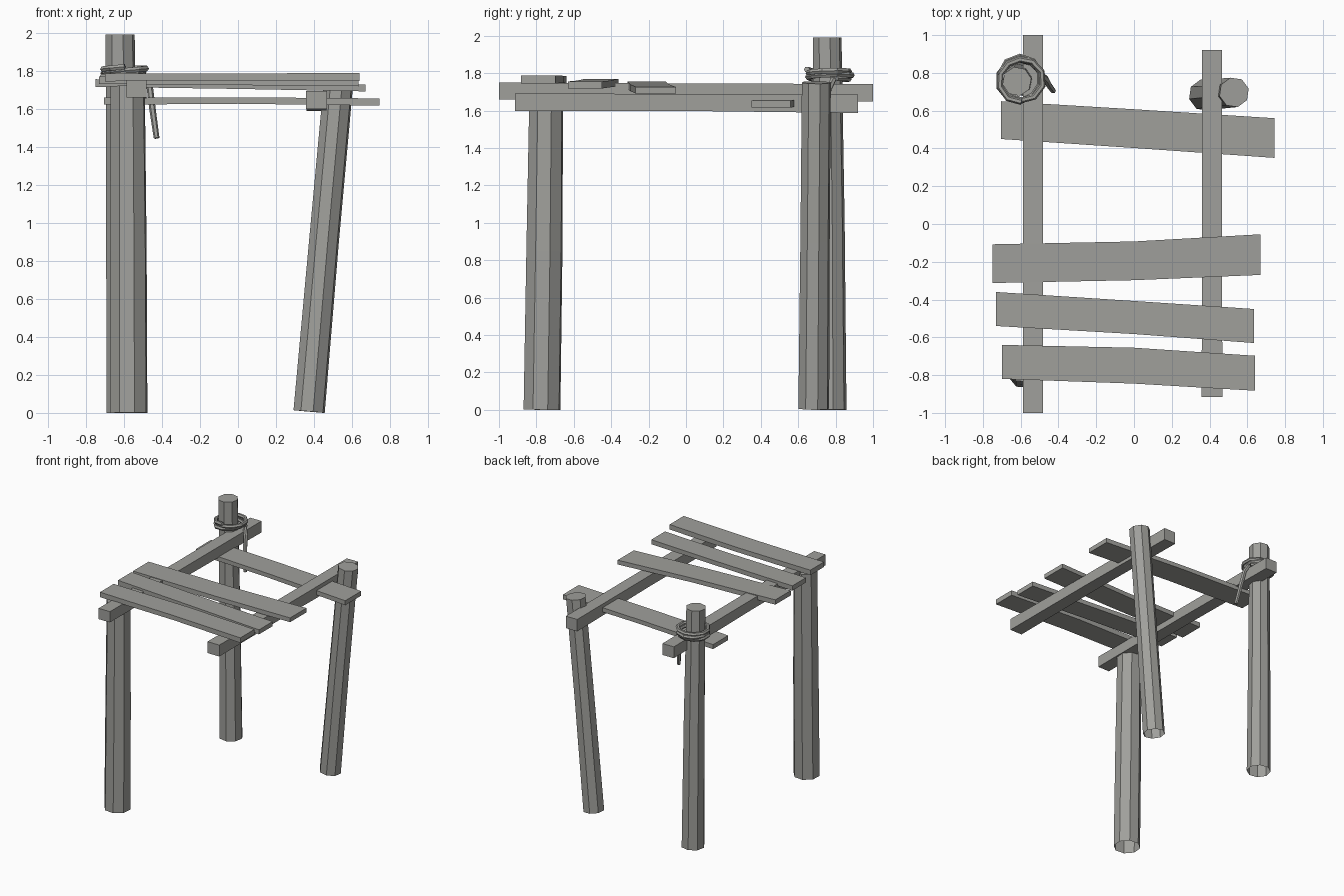
import bpy, bmesh, math
from mathutils import Vector

if "Cube" in bpy.data.objects:
    bpy.data.objects.remove(bpy.data.objects["Cube"])

wood = bpy.data.materials.new("weathered grey wood")
wood.diffuse_color = (0.35, 0.35, 0.33, 1)
wood.use_nodes = True
wood.node_tree.nodes["Principled BSDF"].inputs["Base Color"].default_value = wood.diffuse_color


def finish(name, bm):
    bmesh.ops.recalc_face_normals(bm, faces=bm.faces)
    me = bpy.data.meshes.new(name)
    bm.to_mesh(me)
    bm.free()
    me.materials.append(wood)
    ob = bpy.data.objects.new(name, me)
    bpy.context.collection.objects.link(ob)
    return ob


def loft(name, rings, cap_start=True, cap_end=True):
    """Skin a list of equal-length point rings."""
    bm = bmesh.new()
    rows = [[bm.verts.new(p) for p in r] for r in rings]
    n = len(rows[0])
    for a, b in zip(rows, rows[1:]):
        for i in range(n):
            j = (i + 1) % n
            bm.faces.new((a[i], a[j], b[j], b[i]))
    if cap_start:
        bm.faces.new(rows[0][::-1])
    if cap_end:
        bm.faces.new(rows[-1])
    return finish(name, bm)


def sweep(name, path, radii, sides, turn=0.0, **caps):
    """Round section carried along a path of points."""
    pts = [Vector(p) for p in path]
    rings = []
    for k, p in enumerate(pts):
        t = (pts[min(k + 1, len(pts) - 1)] - pts[max(k - 1, 0)]).normalized()
        ref = Vector((0, 1, 0)) if abs(t.z) > 0.8 else Vector((0, 0, 1))
        u = ref.cross(t).normalized()
        v = t.cross(u)
        rings.append([p + radii[k] * (u * math.cos(a) + v * math.sin(a))
                      for a in (turn + math.tau * i / sides for i in range(sides))])
    return loft(name, rings, **caps)


def board(name, sections, axis):
    """Sawn board: sections of (along, across, z, width, thickness)."""
    rings = []
    for s, c, z, w, h in sections:
        ring = []
        for dc, dz in ((-1, -1), (1, -1), (1, 1), (-1, 1)):
            across, up = c + dc * w / 2, z + dz * h / 2
            ring.append((s, across, up) if axis == 'x' else (across, s, up))
        rings.append(ring)
    return loft(name, rings)


# three standing posts, open underneath
sweep("front_left_post", [(-0.575, -0.77, 0), (-0.577, -0.757, 0.85), (-0.58, -0.747, 1.72)],
      [0.103, 0.101, 0.094], 8, 0.3, cap_start=False)
sweep("tall_back_left_post", [(-0.602, 0.768, 0), (-0.61, 0.765, 1.0), (-0.62, 0.755, 1.99)],
      [0.092, 0.085, 0.078], 8, 0.2, cap_start=False)
sweep("leaning_back_right_post", [(0.374, 0.683, 0.007), (0.452, 0.69, 0.9), (0.53, 0.697, 1.75)],
      [0.085, 0.081, 0.08], 8, 0.25, cap_start=False)

# two long bearers running front to back
board("left_bearer", [(-1, -0.535, 1.705, 0.105, 0.09), (0, -0.535, 1.702, 0.105, 0.085),
                      (1, -0.535, 1.695, 0.105, 0.095)], 'y')
board("right_bearer", [(-0.915, 0.413, 1.645, 0.11, 0.095), (0, 0.413, 1.643, 0.105, 0.09),
                       (0.92, 0.413, 1.637, 0.105, 0.1)], 'y')

# four loose planks
board("back_plank", [(-0.705, 0.55, 1.64, 0.20, 0.038), (0, 0.505, 1.643, 0.205, 0.034),
                     (0.745, 0.455, 1.635, 0.21, 0.038)], 'x')
board("middle_plank", [(-0.75, -0.21, 1.735, 0.205, 0.04), (0, -0.195, 1.722, 0.205, 0.036),
                       (0.67, -0.162, 1.709, 0.215, 0.036)], 'x')
board("second_plank", [(-0.73, -0.45, 1.75, 0.18, 0.04), (0, -0.495, 1.742, 0.175, 0.036),
                       (0.635, -0.54, 1.737, 0.18, 0.038)], 'x')
board("front_plank", [(-0.70, -0.73, 1.765, 0.18, 0.042), (0, -0.75, 1.767, 0.19, 0.038),
                      (0.64, -0.79, 1.766, 0.185, 0.042)], 'x')

# rope coiled round the tall post, with a hanging tail
cx, cy, steps = -0.6, 0.765, 27
coil = []
for i in range(steps + 1):
    a = math.radians(20) + math.tau * i / 10
    r = 0.113 - 0.008 * math.sin(i * 0.9)
    coil.append((cx + r * math.cos(a), cy + r * math.sin(a),
                 1.765 + 0.055 * i / steps + 0.008 * math.cos(a)))
sweep("rope_coil", coil, [0.016] * len(coil), 6)
sweep("rope_tail", [(-0.49, 0.79, 1.77), (-0.465, 0.765, 1.72), (-0.45, 0.735, 1.6), (-0.428, 0.705, 1.445)],
      [0.016, 0.017, 0.017, 0.015], 6)
